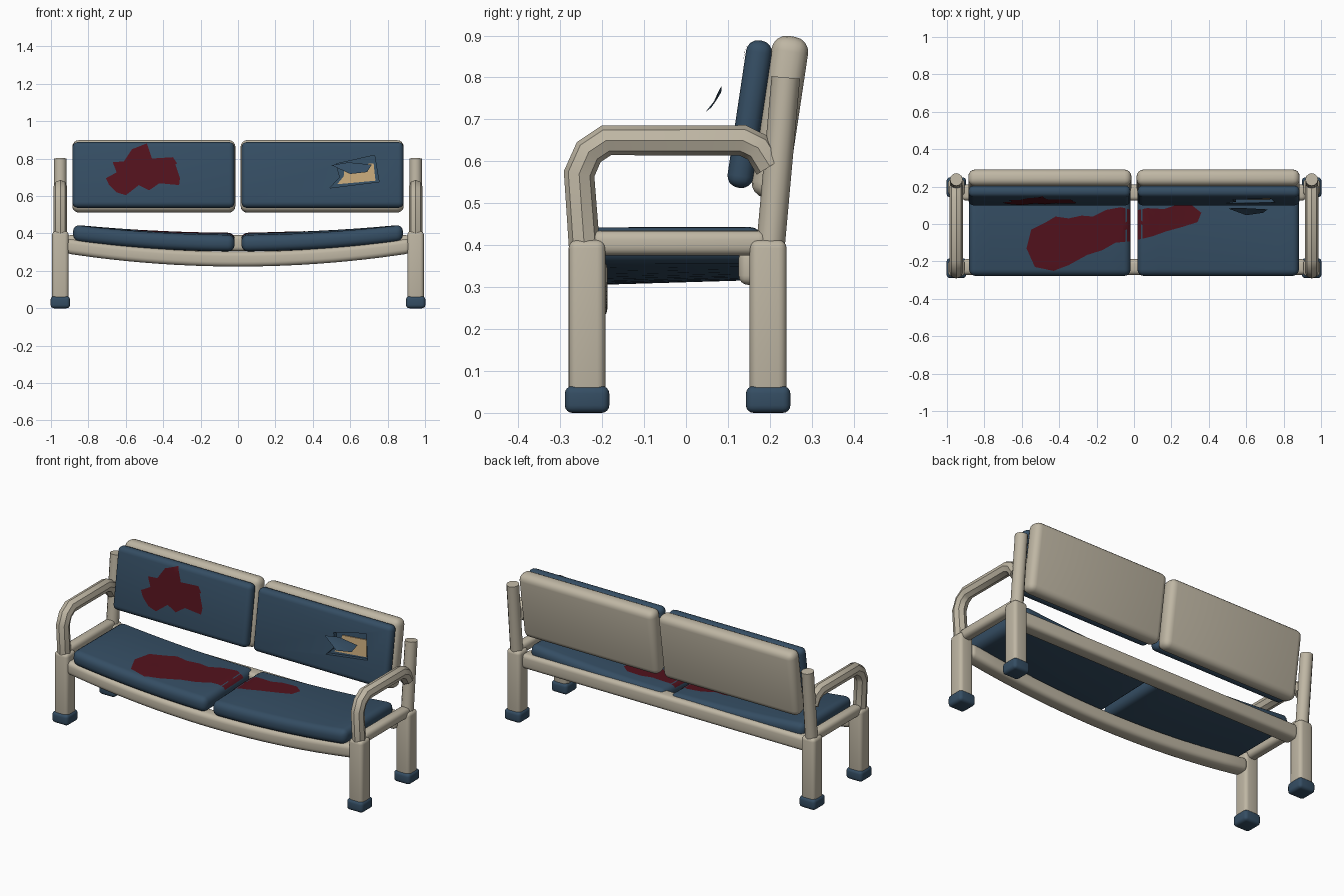
import bpy, bmesh, math
from mathutils import Matrix, Vector
from mathutils.bvhtree import BVHTree

if "Cube" in bpy.data.objects:
    bpy.data.objects.remove(bpy.data.objects["Cube"])


def material(name, rgb):
    m = bpy.data.materials.new(name)
    m.diffuse_color = (*rgb, 1)
    m.use_nodes = True
    m.node_tree.nodes["Principled BSDF"].inputs["Base Color"].default_value = m.diffuse_color
    return m


CREAM = material("cream", (0.52, 0.47, 0.37))
NAVY = material("navy", (0.035, 0.075, 0.125))
RED = material("dark_red", (0.085, 0.006, 0.012))
FOAM = material("foam", (0.55, 0.38, 0.19))
TILT = math.radians(-8.5)


def finish(name, bm, mat):
    me = bpy.data.meshes.new(name)
    bmesh.ops.recalc_face_normals(bm, faces=bm.faces)
    bm.to_mesh(me)
    bm.free()
    me.materials.append(mat)
    ob = bpy.data.objects.new(name, me)
    bpy.context.collection.objects.link(ob)
    return ob


def box(name, center, size, bevel, mat, tilt=0, cuts=0, bend=None):
    """Rounded box, optionally tilted about x or bent along x."""
    bm = bmesh.new()
    bmesh.ops.create_cube(bm, size=1)
    bmesh.ops.scale(bm, vec=size, verts=bm.verts)
    bmesh.ops.bevel(bm, geom=bm.edges[:], offset=bevel, segments=4,
                    profile=0.5, affect='EDGES')
    for i in range(cuts):
        x = (-0.5 + (i + 1) / (cuts + 1)) * size[0] * 0.92
        bmesh.ops.bisect_plane(bm, geom=bm.verts[:] + bm.edges[:] + bm.faces[:],
                               plane_co=(x, 0, 0), plane_no=(1, 0, 0))
    bm.transform(Matrix.Translation(center) @ Matrix.Rotation(tilt, 4, 'X'))
    if bend:
        for v in bm.verts:
            v.co.z += bend(v.co)
    return finish(name, bm, mat)


def tube(name, pts, r, mat, res=2):
    cu = bpy.data.curves.new(name, 'CURVE')
    cu.dimensions = '3D'
    cu.bevel_depth, cu.bevel_resolution, cu.use_fill_caps = r, res, True
    sp = cu.splines.new('POLY')
    sp.points.add(len(pts) - 1)
    for p, co in zip(sp.points, pts):
        p.co = (*co, 1)
    tmp = bpy.data.objects.new(name, cu)
    bpy.context.collection.objects.link(tmp)
    bpy.context.view_layer.update()
    me = bpy.data.meshes.new_from_object(
        tmp.evaluated_get(bpy.context.evaluated_depsgraph_get()))
    bpy.data.objects.remove(tmp)
    me.materials.clear()
    me.materials.append(mat)
    ob = bpy.data.objects.new(name, me)
    bpy.context.collection.objects.link(ob)


def decal(name, pts, target, direction):
    """Stain outline draped onto a cushion."""
    d = Vector(direction)
    tree = BVHTree.FromPolygons([v.co.copy() for v in target.data.vertices],
                                [p.vertices[:] for p in target.data.polygons])
    bm = bmesh.new()
    side = 1 if d.y else 2
    bm.faces.new([bm.verts.new((a, -1, b) if side == 1 else (a, b, 1)) for a, b in pts])
    bmesh.ops.triangulate(bm, faces=bm.faces[:])
    for axis in (0, 3 - side):
        n = [0, 0, 0]
        n[axis] = 1
        cuts = [i * 0.03 for i in range(-30, 31)]
        if axis == 0:
            cuts += [-0.021, 0.021]
        for c in cuts:
            bmesh.ops.bisect_plane(bm, geom=bm.verts[:] + bm.edges[:] + bm.faces[:],
                                   plane_co=[c * k for k in n], plane_no=n)
    lost = []
    for v in bm.verts:
        hit, no, _, _ = tree.ray_cast(v.co, d)
        if hit:
            v.co = hit + (no if no.dot(d) < 0 else -no) * 0.003
        else:
            lost.append(v)
    bmesh.ops.delete(bm, geom=lost, context='VERTS')
    finish(name, bm, RED)


def prism(name, pts, d0, d1, mat):
    """Outline in x/z extruded between two depths below the backrest face."""
    bm = bmesh.new()
    rings = [[bm.verts.new((x, 0.121 + (z - 0.7125) * 0.15 + d, z)) for x, z in pts]
             for d in (d0, d1)]
    bm.faces.new(rings[0])
    bm.faces.new(rings[1])
    n = len(pts)
    for i in range(n):
        j = (i + 1) % n
        bm.faces.new((rings[0][i], rings[0][j], rings[1][j], rings[1][i]))
    return finish(name, bm, mat)


# End frames: legs, feet, armrests, posts and side rails
for s, side in ((-1, "left"), (1, "right")):
    x = 0.95 * s
    for y, end in ((-0.236, "front"), (0.196, "back")):
        box(f"{side}_{end}_leg", (x, y, 0.225), (0.088, 0.088, 0.375), 0.02, CREAM)
        box(f"{side}_{end}_foot", (x, y, 0.032), (0.104, 0.106, 0.064), 0.018, NAVY)
    tube(f"{side}_armrest", [(x, -0.242, 0.39), (x, -0.255, 0.57), (x, -0.232, 0.622),
                             (x, -0.19, 0.65), (x, 0.135, 0.65), (x, 0.172, 0.632),
                             (x, 0.2, 0.588)], 0.037, CREAM)
    tube(f"{side}_back_post", [(x, 0.201, 0.39), (x, 0.238, 0.8)], 0.034, CREAM, 4)
    box(f"{side}_side_rail", (x, -0.015, 0.405), (0.06, 0.42, 0.06), 0.022, CREAM)


# Long rails: the front one sags, the back one is straight
box("front_rail", (0, -0.23, 0.333), (1.84, 0.085, 0.08), 0.025, CREAM, cuts=19,
    bend=lambda c: -0.07 * (1 - (c.x / 0.92) ** 2))
box("back_rail", (0, 0.168, 0.348), (1.84, 0.085, 0.085), 0.022, CREAM)


def seat_sag(c):
    return -(0.058 - 0.03 * (c.y + 0.28)) * (1 - (c.x / 0.9) ** 2)


# Cushions and backrest shells
seats, backs = [], []
for s, side in ((-1, "left"), (1, "right")):
    seats.append(box(f"{side}_seat", (0.45 * s, -0.046, 0.405), (0.864, 0.464, 0.088),
                     0.036, NAVY, cuts=9, bend=seat_sag))
    backs.append(box(f"{side}_back_cushion", (0.452 * s, 0.152, 0.7125),
                     (0.866, 0.062, 0.355), 0.028, NAVY, tilt=TILT))
    box(f"{side}_back_shell", (0.45 * s, 0.224, 0.705), (0.872, 0.088, 0.39), 0.036,
        CREAM, tilt=TILT)

# Stains
spill = [(-0.575, -0.13), (-0.55, -0.03), (-0.47, 0.01), (-0.42, 0.04), (-0.35, 0.03),
         (-0.28, 0.045), (-0.22, 0.04), (-0.15, 0.075), (-0.07, 0.09), (0, 0.07),
         (0.07, 0.085), (0.16, 0.08), (0.22, 0.1), (0.31, 0.1), (0.36, 0.06), (0.34, 0.01),
         (0.26, -0.015), (0.17, -0.04), (0.1, -0.065), (0, -0.09), (-0.1, -0.1),
         (-0.17, -0.14), (-0.25, -0.165), (-0.35, -0.22), (-0.43, -0.25), (-0.53, -0.23)]
for ob, side in zip(seats, ("left", "right")):
    decal(f"{side}_seat_stain", spill, ob, (0, 0, -1))
splat = [(-0.706, 0.695), (-0.645, 0.728), (-0.67, 0.78), (-0.61, 0.785), (-0.567, 0.85),
         (-0.487, 0.88), (-0.46, 0.80), (-0.348, 0.807), (-0.326, 0.775), (-0.38, 0.738),
         (-0.31, 0.695), (-0.315, 0.658), (-0.42, 0.668), (-0.476, 0.63), (-0.53, 0.658),
         (-0.6, 0.604), (-0.65, 0.62), (-0.636, 0.67), (-0.69, 0.66)]
decal("back_stain", splat, backs[0], (0, 1, 0))

# Torn hole with foam showing and a loose flap
hole = [(0.49, 0.643), (0.545, 0.7), (0.525, 0.772), (0.73, 0.818), (0.754, 0.676)]
cutter = prism("tear_cutter", hole, -0.05, 0.022, NAVY)
cutter.hide_render = True
cutter.hide_set(True)
mod = backs[1].modifiers.new("tear", 'BOOLEAN')
mod.object, mod.operation, mod.solver = cutter, 'DIFFERENCE', 'EXACT'
prism("foam", [(0.53, 0.663), (0.565, 0.705), (0.57, 0.762), (0.725, 0.775), (0.735, 0.682)],
      0.016, 0.024, FOAM)
bm = bmesh.new()
flap = [(0.5, 0.084, 0.765), (0.59, 0.085, 0.78), (0.715, 0.078, 0.768),
        (0.69, 0.06, 0.728), (0.6, 0.047, 0.718)]
mid = bm.verts.new((0.6, 0.072, 0.745))
ring = [bm.verts.new(p) for p in flap]
for i in range(5):
    bm.faces.new((mid, ring[i], ring[(i + 1) % 5]))
finish("torn_flap", bm, NAVY)

# Smooth shading with sharp creases kept
for ob in bpy.context.scene.objects:
    ob.select_set(not ob.hide_render)
bpy.context.view_layer.objects.active = seats[0]
bpy.ops.object.shade_smooth_by_angle(angle=math.radians(40))
